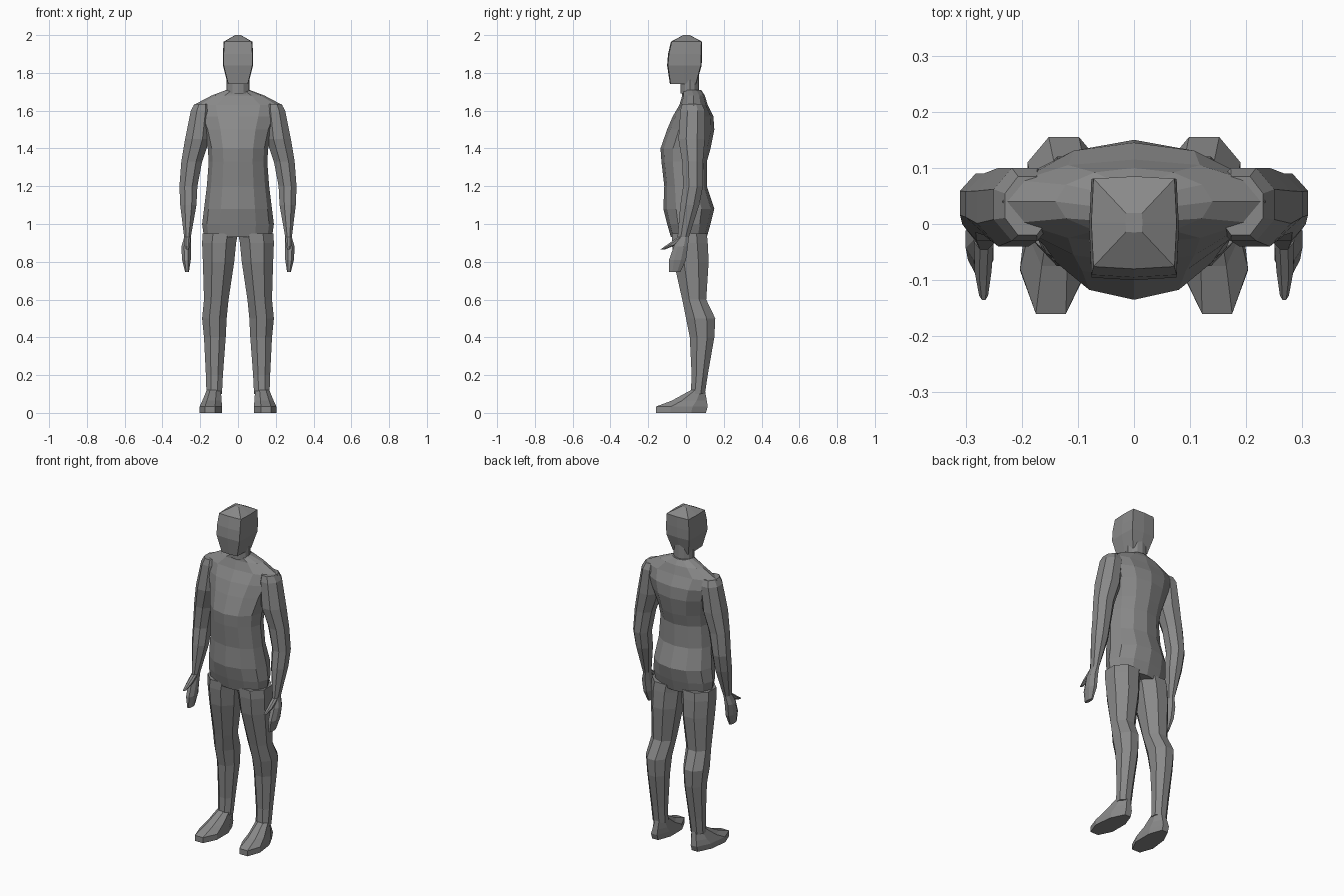
import bpy
import bmesh
from math import cos, sin, tau, copysign

cube = bpy.data.objects.get("Cube")
if cube:
    bpy.data.objects.remove(cube, do_unlink=True)

SHADE = 0.25
grey = bpy.data.materials.new("plain grey")
grey.use_nodes = True
grey.diffuse_color = (SHADE, SHADE, SHADE, 1)
grey.node_tree.nodes["Principled BSDF"].inputs["Base Color"].default_value = grey.diffuse_color


def outline(sides, turn=0, power=1):
    """Polygon filling the unit box; a low power pushes its corners outward."""
    angles = [tau * (step + turn) / sides for step in range(sides)]
    points = [[copysign(abs(part) ** power, part) for part in (cos(a), sin(a))] for a in angles]
    reach = max(x for x, y in points)
    return [(x / reach, y / reach) for x, y in points]


def ring(shape, height, outer, front, back, inner=None):
    """Fit an outline between two sides, a front and a back."""
    inner = -outer if inner is None else inner
    middle_x, middle_y = (outer + inner) / 2, (front + back) / 2
    half_width, half_depth = (outer - inner) / 2, (back - front) / 2
    return [(middle_x + x * half_width, middle_y + y * half_depth, height) for x, y in shape]


def loft(name, shape, sections, mirror=False):
    """Skin the rings in order and cap both ends."""
    bm = bmesh.new()
    loops = [[bm.verts.new(point) for point in ring(shape, **section)] for section in sections]
    for low, high in zip(loops, loops[1:]):
        for i in range(len(shape)):
            bm.faces.new((low[i - 1], low[i], high[i], high[i - 1]))
    bm.faces.new(loops[0])
    bm.faces.new(loops[-1])
    bmesh.ops.recalc_face_normals(bm, faces=bm.faces)
    mesh = bpy.data.meshes.new(name)
    bm.to_mesh(mesh)
    bm.free()
    mesh.materials.append(grey)
    body_part = bpy.data.objects.new(name, mesh)
    bpy.context.collection.objects.link(body_part)
    if mirror:
        body_part.modifiers.new("Mirror", "MIRROR")


# Cross-sections: round body, boxy skull, flat-fronted limb, heel-tapered sole
body = outline(sides=12)
skull = outline(sides=8, power=0.15)
limb = outline(sides=8, turn=0.5)
sole = [(x * (0.87 - y / 8) - y / 8, y) for x, y in limb]

# Torso from crotch to neck base
crotch = dict(height=0.93, outer=0.18, front=-0.08, back=0.11)
hips = dict(height=1, outer=0.19, front=-0.1, back=0.13)
buttocks = dict(height=1.08, outer=0.18, front=-0.12, back=0.15)
waist = dict(height=1.2, outer=0.165, front=-0.115, back=0.11)
ribs = dict(height=1.33, outer=0.155, front=-0.13, back=0.11)
chest = dict(height=1.4, outer=0.16, front=-0.135, back=0.13)
armpits = dict(height=1.5, outer=0.185, front=-0.1, back=0.15)
blades = dict(height=1.57, outer=0.215, front=-0.07, back=0.145)
shoulders = dict(height=1.63, outer=0.235, front=-0.035, back=0.115)
collar = dict(height=1.68, outer=0.14, front=-0.02, back=0.1)
nape = dict(height=1.71, outer=0.06, front=-0.02, back=0.08)
loft("torso", body, [crotch, hips, buttocks, waist, ribs, chest,
                     armpits, blades, shoulders, collar, nape])

# Neck
throat = dict(outer=0.06, front=-0.03, back=0.07)
loft("neck", body, [dict(throat, height=1.69), dict(throat, height=1.79)])

# Head with a shallow domed crown
jaw = dict(height=1.74, outer=0.054, front=-0.085, back=0.055)
cheeks = dict(height=1.84, outer=0.08, front=-0.1, back=0.083)
brow = dict(height=1.9, outer=0.08, front=-0.095, back=0.085)
hairline = dict(height=1.965, outer=0.076, front=-0.08, back=0.085)
crown = dict(height=2, outer=0.015, front=-0.015, back=0.02)
loft("head", skull, [jaw, cheeks, brow, hairline, crown])

# Arms from shoulder to wrist
shoulder_tip = dict(height=1.635, inner=0.15, outer=0.23, front=-0.02, back=0.085)
deltoid = dict(height=1.6, inner=0.14, outer=0.25, front=-0.03, back=0.1)
biceps = dict(height=1.45, inner=0.15, outer=0.28, front=-0.04, back=0.1)
upper_elbow = dict(height=1.33, inner=0.19, outer=0.3, front=-0.02, back=0.09)
elbow = dict(height=1.2, inner=0.215, outer=0.31, front=-0.015, back=0.09)
forearm = dict(height=1.1, inner=0.22, outer=0.306, front=-0.03, back=0.07)
wrist = dict(height=0.93, inner=0.25, outer=0.285, front=-0.045, back=0.015)
loft("arms", limb, [shoulder_tip, deltoid, biceps, upper_elbow, elbow, forearm, wrist], mirror=True)

# Hands
palm = dict(height=0.88, inner=0.25, outer=0.3, front=-0.065, back=0.01)
knuckles = dict(height=0.81, inner=0.25, outer=0.296, front=-0.09, back=0)
fingertips = dict(height=0.745, inner=0.26, outer=0.28, front=-0.09, back=-0.03)
loft("hands", limb, [wrist, palm, knuckles, fingertips], mirror=True)

# Thumbs, sheared forward
thumb_joint = dict(height=0.89, inner=0.254, outer=0.284, front=-0.1, back=-0.05)
thumb_tip = dict(height=0.866, inner=0.26, outer=0.276, front=-0.135, back=-0.11)
loft("thumbs", limb, [dict(wrist, back=0), thumb_joint, thumb_tip], mirror=True)

# Legs from hip to ankle
hip = dict(height=0.95, inner=0, outer=0.187, front=-0.075, back=0.11)
groin = dict(height=0.9, inner=0.01, outer=0.19, front=-0.075, back=0.115)
thigh = dict(height=0.8, inner=0.02, outer=0.186, front=-0.065, back=0.12)
knee = dict(height=0.6, inner=0.05, outer=0.18, front=-0.02, back=0.107)
upper_calf = dict(height=0.5, inner=0.06, outer=0.19, front=0, back=0.155)
calf = dict(height=0.4, inner=0.065, outer=0.18, front=0.02, back=0.15)
shin = dict(height=0.2, inner=0.08, outer=0.17, front=0.03, back=0.115)
ankle = dict(height=0.1, inner=0.085, outer=0.167, front=0.025, back=0.1)
loft("legs", limb, [hip, groin, thigh, knee, upper_calf, calf, shin, ankle], mirror=True)

# Feet
ground = dict(height=0, inner=0.075, outer=0.205, front=-0.16, back=0.105)
toe_top = dict(ground, height=0.033, back=0.115)
instep = dict(height=0.065, inner=0.08, outer=0.19, front=-0.075, back=0.11)
loft("feet", sole, [ground, toe_top, instep, dict(ankle, height=0.12)], mirror=True)
